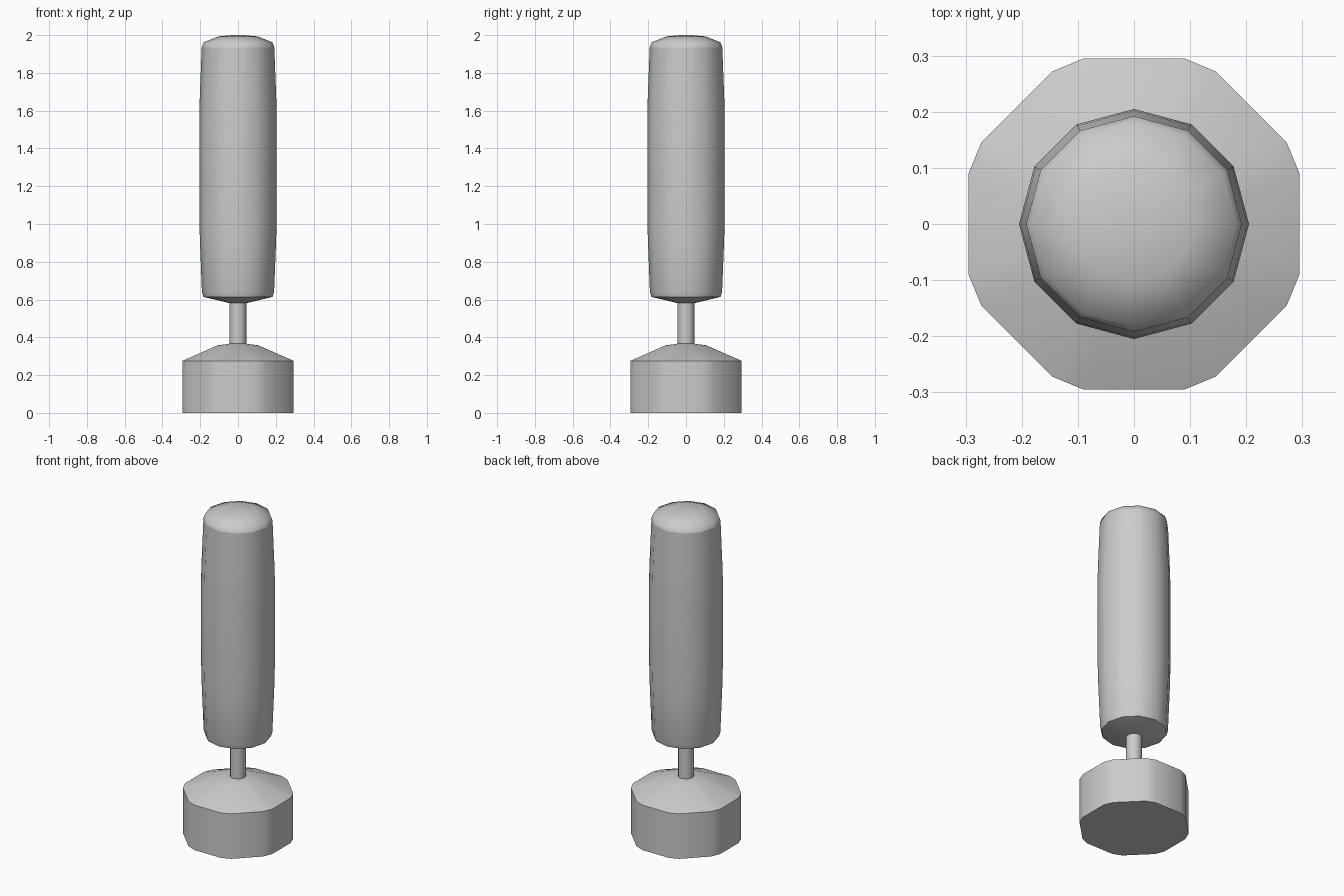
import bpy, bmesh, math

cube = bpy.data.objects.get("Cube")
if cube:
    bpy.data.objects.remove(cube, do_unlink=True)

grey = bpy.data.materials.new("plain_grey")
grey.use_nodes = True
colour = (0.6, 0.6, 0.6, 1)
grey.diffuse_color = colour
grey.node_tree.nodes["Principled BSDF"].inputs["Base Color"].default_value = colour


def regular(sides):
    return [(math.cos(math.tau * i / sides), math.sin(math.tau * i / sides)) for i in range(sides)]


def clipped_octagon(clip):
    """Octagon of unit apothem with a small flat cut across each corner."""
    radius = math.hypot(1, clip)
    half = math.atan(clip)
    return [(radius * math.cos(math.tau * i / 8 + s * half), radius * math.sin(math.tau * i / 8 + s * half))
            for i in range(8) for s in (-1, 1)]


def loft(name, outline, profile, creases=()):
    """Stack scaled copies of an outline along a (radius, height) profile."""
    bm = bmesh.new()
    rings = [[bm.verts.new((x * r, y * r, z)) for x, y in outline] for r, z in profile]
    n = len(outline)
    for low, high in zip(rings, rings[1:]):
        for i in range(n):
            j = (i + 1) % n
            bm.faces.new((low[i], low[j], high[j], high[i]))
    bm.faces.new(rings[0][::-1])
    bm.faces.new(rings[-1])
    for face in bm.faces:
        face.smooth = True
    for k in creases:
        for i in range(n):
            bm.edges.get((rings[k][i], rings[k][(i + 1) % n])).smooth = False
    mesh = bpy.data.meshes.new(name)
    bm.to_mesh(mesh)
    bm.free()
    mesh.materials.append(grey)
    obj = bpy.data.objects.new(name, mesh)
    bpy.context.collection.objects.link(obj)
    return obj


# Heavy base with a domed top
loft("base", clipped_octagon(0.305),
     [(0.295, 0), (0.295, 0.275), (0.11, 0.357), (0.04, 0.367)], creases=(0, 1))

# Thin stem
loft("stem", regular(12), [(0.045, 0.35), (0.045, 0.6)], creases=(0, 1))

# Barrel-shaped body with a shallow underside and a rounded cap
loft("body", regular(12),
     [(0.04, 0.58), (0.183, 0.614), (0.191, 0.64), (0.202, 0.92), (0.205, 1.05), (0.205, 1.58),
      (0.202, 1.68), (0.192, 1.935), (0.182, 1.962), (0.105, 1.993), (0.03, 2.0)],
     creases=(1, 7))
